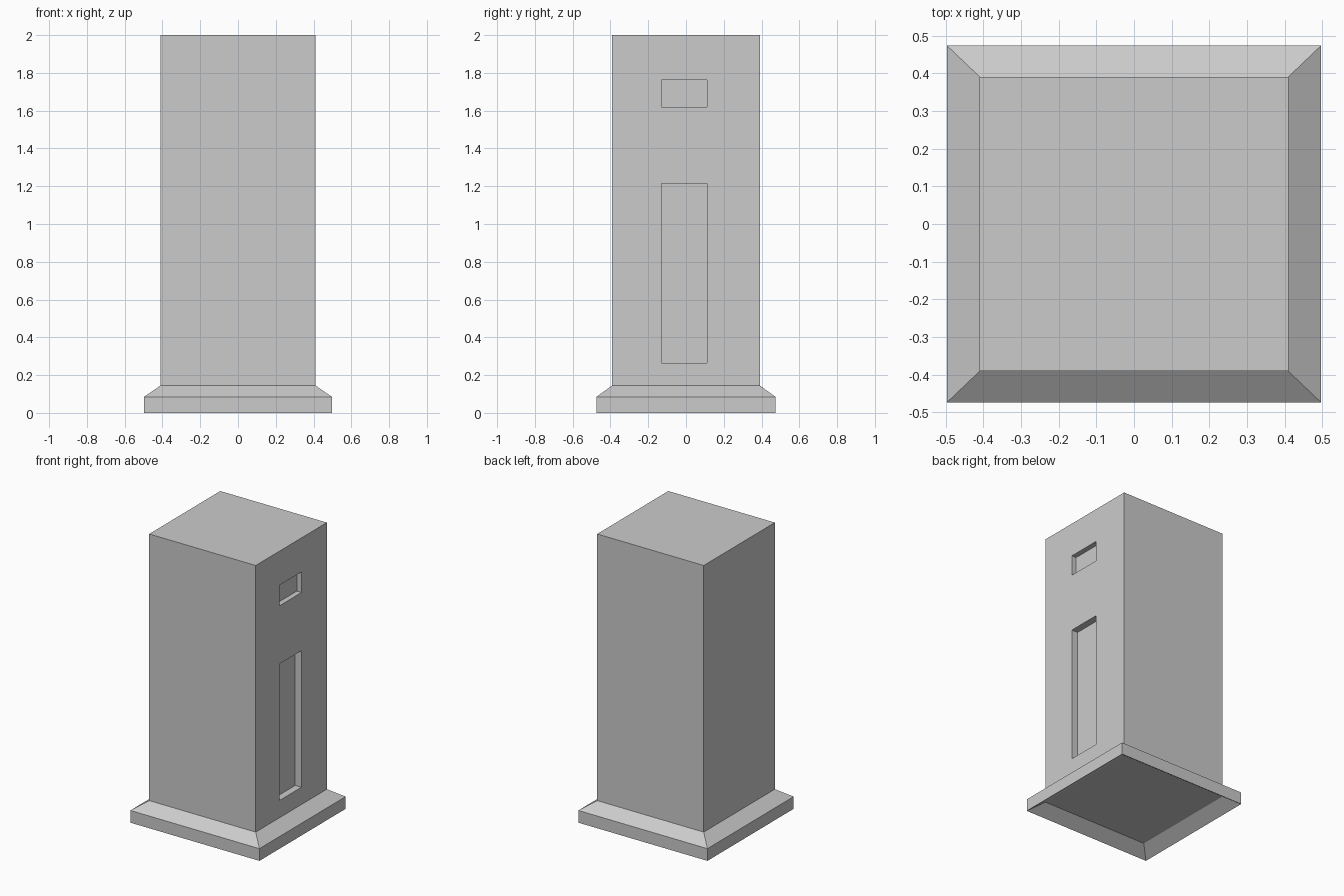
import bpy
import bmesh

if "Cube" in bpy.data.objects:
    bpy.data.objects.remove(bpy.data.objects["Cube"])


def make_object(name, bm):
    bmesh.ops.recalc_face_normals(bm, faces=bm.faces)
    mesh = bpy.data.meshes.new(name)
    bm.to_mesh(mesh)
    bm.free()
    obj = bpy.data.objects.new(name, mesh)
    bpy.context.collection.objects.link(obj)
    return obj


def stacked_rings(name, rings):
    """Solid from rectangular rings (half x, half y, z), capped at both ends."""
    bm = bmesh.new()
    loops = [[bm.verts.new((sx * hx, sy * hy, z))
              for sx, sy in ((-1, -1), (1, -1), (1, 1), (-1, 1))]
             for hx, hy, z in rings]
    for a, b in zip(loops, loops[1:]):
        for i in range(4):
            j = (i + 1) % 4
            bm.faces.new((a[i], a[j], b[j], b[i]))
    bm.faces.new(loops[0][::-1])
    bm.faces.new(loops[-1])
    return make_object(name, bm)


def cut_recess(target, name, y0, y1, z0, z1, depth):
    """Sink a rectangular recess into the +x face."""
    x0, x1 = COL_X - depth, COL_X + 0.05
    bm = bmesh.new()
    bmesh.ops.create_cube(bm, size=1)
    bmesh.ops.scale(bm, vec=(x1 - x0, y1 - y0, z1 - z0), verts=bm.verts)
    bmesh.ops.translate(
        bm, vec=((x0 + x1) / 2, (y0 + y1) / 2, (z0 + z1) / 2), verts=bm.verts)
    cutter = make_object(name, bm)
    cutter.hide_render = True
    cutter.display_type = 'WIRE'
    mod = target.modifiers.new(name, 'BOOLEAN')
    mod.operation = 'DIFFERENCE'
    mod.solver = 'EXACT'
    mod.object = cutter


COL_X, COL_Y = 0.41, 0.391
BASE_X, BASE_Y = 0.497, 0.474

# Pillar with chamfered plinth and a hollowed underside
pillar = stacked_rings("pillar_body", [
    (COL_X, COL_Y, 0.06),
    (BASE_X, BASE_Y, 0.0),
    (BASE_X, BASE_Y, 0.085),
    (COL_X, COL_Y, 0.145),
    (COL_X, COL_Y, 2.0),
])

# Tall panel and small window sunk into the right side
cut_recess(pillar, "tall_recess_cutter", -0.13, 0.112, 0.265, 1.215, 0.048)
cut_recess(pillar, "window_recess_cutter", -0.13, 0.112, 1.62, 1.763, 0.036)
